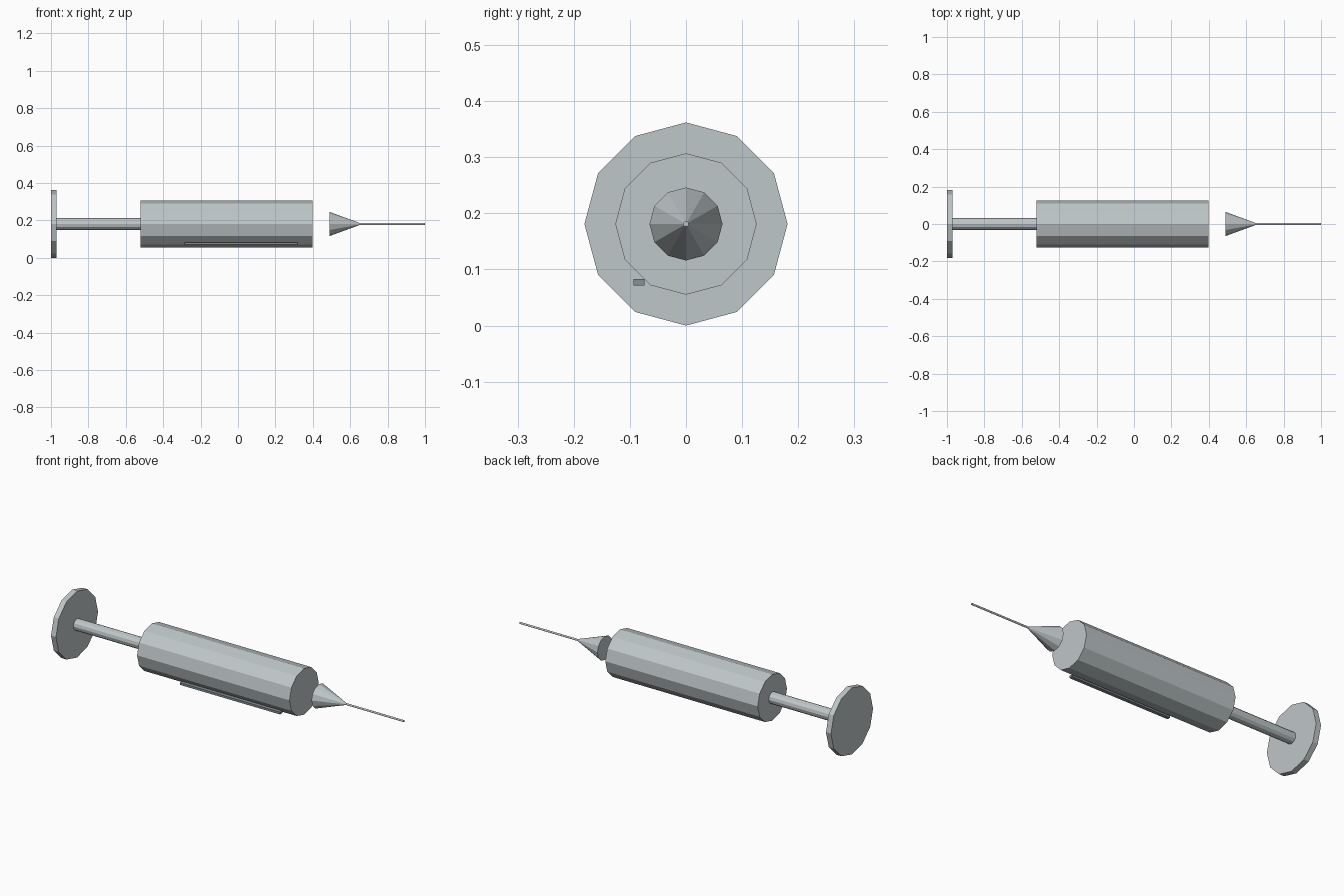
import bpy, bmesh, math
from mathutils import Matrix

if "Cube" in bpy.data.objects:
    bpy.data.objects.remove(bpy.data.objects["Cube"])

AXIS_Z = 0.181
SIDES = 12


def material(name, rgb):
    m = bpy.data.materials.new(name)
    m.diffuse_color = (*rgb, 1)
    m.use_nodes = True
    m.node_tree.nodes["Principled BSDF"].inputs["Base Color"].default_value = m.diffuse_color
    return m


steel = material("pale_grey", (0.52, 0.57, 0.585))
slate = material("slate_grey", (0.23, 0.285, 0.305))


def make(name, bm, mat):
    bmesh.ops.recalc_face_normals(bm, faces=bm.faces[:])
    mesh = bpy.data.meshes.new(name)
    bm.to_mesh(mesh)
    bm.free()
    mesh.materials.append(mat)
    obj = bpy.data.objects.new(name, mesh)
    bpy.context.collection.objects.link(obj)
    return obj


def tube(name, x0, x1, r0, r1):
    """Faceted cylinder or cone along the x axis, from x0 to x1."""
    bm = bmesh.new()
    place = Matrix.Translation(((x0 + x1) / 2, 0, AXIS_Z)) @ Matrix.Rotation(math.pi / 2, 4, 'Y')
    bmesh.ops.create_cone(bm, cap_ends=True, segments=SIDES, radius1=r0,
                          radius2=r1, depth=x1 - x0, matrix=place)
    return make(name, bm, steel)


# Plunger, barrel and needle share one axis
tube("thumb_disc", -1.0, -0.97, 0.181, 0.181)
tube("plunger_rod", -0.97, -0.52, 0.031, 0.031)
tube("barrel", -0.52, 0.398, 0.126, 0.126)
tube("needle_hub", 0.488, 0.652, 0.065, 0.005)
tube("needle", 0.645, 1.0, 0.005, 0.005)

# Thin gauge strip low on the front side of the barrel
bm = bmesh.new()
bmesh.ops.create_cube(bm, size=1, matrix=Matrix.Translation((0.017, -0.084, 0.077))
                      @ Matrix.Diagonal((0.604, 0.02, 0.012, 1)))
make("gauge_strip", bm, slate)
